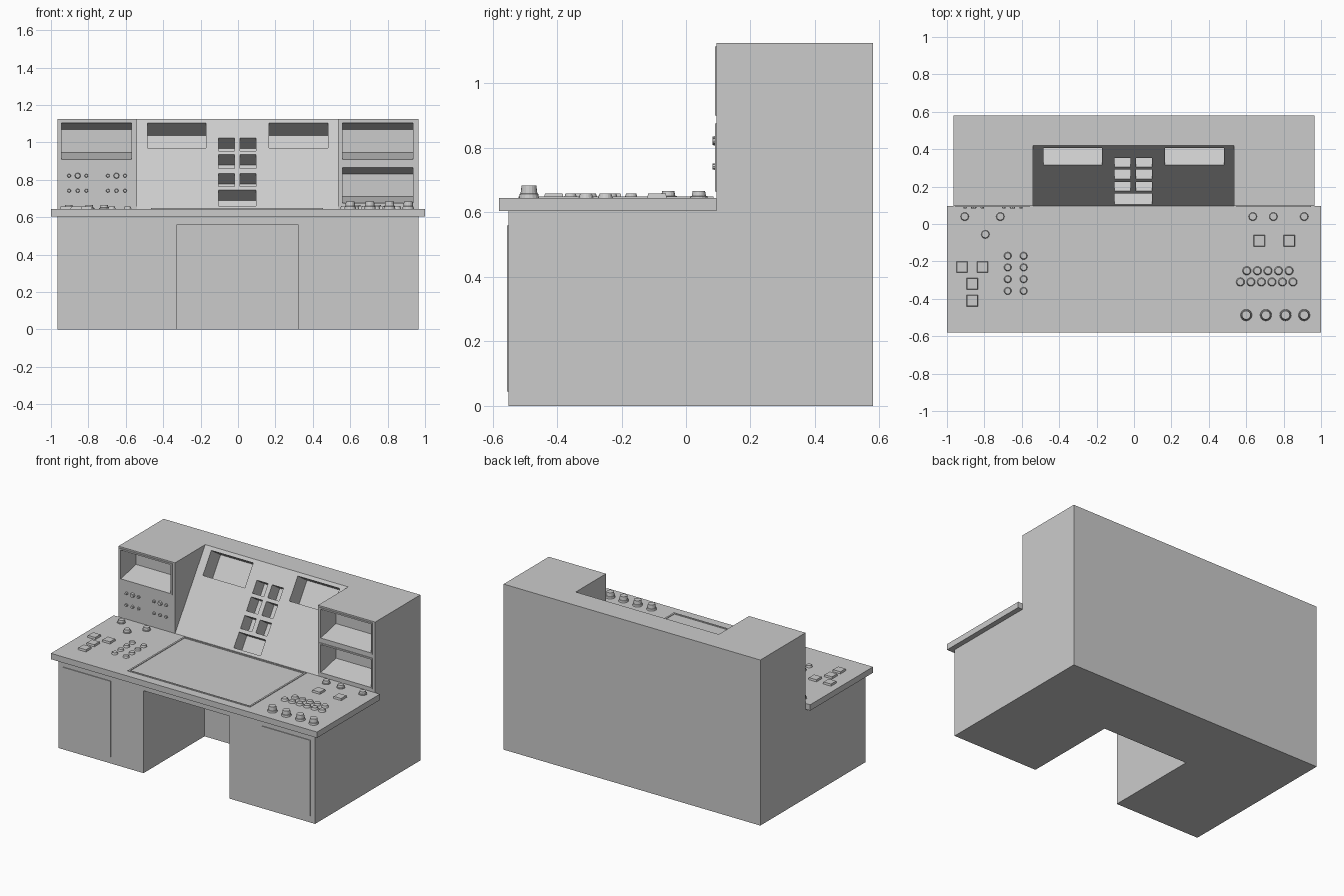
import bpy, bmesh
from math import pi, cos, sin, hypot
from mathutils import Matrix

if "Cube" in bpy.data.objects:
    bpy.data.objects.remove(bpy.data.objects["Cube"])


def new_object(name, bm):
    bmesh.ops.recalc_face_normals(bm, faces=bm.faces)
    me = bpy.data.meshes.new(name)
    bm.to_mesh(me)
    bm.free()
    ob = bpy.data.objects.new(name, me)
    bpy.context.collection.objects.link(ob)
    return ob


def add_prism(bm, profile, x0, x1):
    """Extrude a (y, z) profile from x0 to x1."""
    a = [bm.verts.new((x0, y, z)) for y, z in profile]
    b = [bm.verts.new((x1, y, z)) for y, z in profile]
    bm.faces.new(a)
    bm.faces.new(b[::-1])
    n = len(a)
    for i in range(n):
        bm.faces.new((a[i], b[i], b[(i + 1) % n], a[(i + 1) % n]))


def add_box(bm, x0, x1, y0, y1, z0, z1):
    add_prism(bm, [(y0, z0), (y1, z0), (y1, z1), (y0, z1)], x0, x1)


def box(name, *dims):
    bm = bmesh.new()
    add_box(bm, *dims)
    return new_object(name, bm)


def cut(ob, bm):
    """Subtract the cutter mesh and discard it."""
    cutter = new_object("cutter", bm)
    cutter.hide_render = True
    mod = ob.modifiers.new("cut", 'BOOLEAN')
    mod.operation, mod.solver, mod.object = 'DIFFERENCE', 'EXACT', cutter
    bpy.context.view_layer.objects.active = ob
    bpy.ops.object.modifier_apply(modifier=mod.name)
    bpy.data.objects.remove(cutter, do_unlink=True)


def add_lathe(bm, rings, matrix, sides=16):
    """Stack of (radius, height) rings, closed at the top and bottom."""
    loops = [[bm.verts.new(matrix @ Matrix.Translation((r * cos(2 * pi * i / sides),
              r * sin(2 * pi * i / sides), h)).to_translation()) for i in range(sides)]
             for r, h in rings]
    bm.faces.new(loops[0][::-1])
    bm.faces.new(loops[-1])
    for lo, hi in zip(loops, loops[1:]):
        for i in range(sides):
            j = (i + 1) % sides
            bm.faces.new((lo[i], lo[j], hi[j], hi[i]))


HX, DESK, FACE, TOP = 0.965, 0.645, 0.095, 1.125
SLOPE_Y = 0.42

# Cabinet: L-shaped side profile across the full width
bm = bmesh.new()
add_prism(bm, [(-0.55, 0), (-0.55, 0.605), (FACE, 0.605), (FACE, TOP), (0.58, TOP), (0.58, 0)], -HX, HX)
cabinet = new_object("console_cabinet", bm)

# Knee space and the wedge that leaves the sloping centre panel
bm = bmesh.new()
add_box(bm, -0.325, 0.322, -0.7, 0.105, -0.1, 0.56)
add_prism(bm, [(FACE, DESK), (SLOPE_Y, TOP), (SLOPE_Y, 1.3), (-0.1, 1.3), (-0.1, DESK)], -0.54, 0.535)
cut(cabinet, bm)

# Recesses in the sloping panel: x0, x1, z0, z1, depth
dy, dz = SLOPE_Y - FACE, TOP - DESK
ln = hypot(dy, dz)
ny, nz = -dz / ln, dy / ln
slots = [(-0.485, -0.17, 0.97, 1.105, 0.12), (0.165, 0.48, 0.97, 1.105, 0.12),
         (-0.105, 0.095, 0.66, 0.745, 0.1)]
for z0, z1 in ((0.955, 1.025), (0.86, 0.935), (0.765, 0.835)):
    slots += [(-0.105, -0.02, z0, z1, 0.1), (0.01, 0.095, z0, z1, 0.1)]
bm = bmesh.new()
for x0, x1, z0, z1, d in slots:
    p, q = [(FACE + (z - DESK) * dy / dz, z) for z in (z0, z1)]
    add_prism(bm, [(c[0] + k * ny, c[1] + k * nz)
                   for c, k in ((p, 0.02), (q, 0.02), (q, -d), (p, -d))], x0, x1)

# Monitor bays in the side towers, narrowing toward the back
bays = [(-0.945, -0.57, 0.91, 1.105), (0.558, 0.935, 0.91, 1.105), (0.558, 0.935, 0.675, 0.865)]
for x0, x1, z0, z1 in bays:
    b = FACE + 0.16
    add_prism(bm, [(0.05, z0), (FACE, z0), (b, z0 + 0.035), (b, z1 - 0.035), (FACE, z1), (0.05, z1)], x0, x1)
cut(cabinet, bm)

# Desk top
box("desk_top", -1, 1, -0.58, FACE, 0.605, DESK)

# Raised trim around each monitor bay
w = 0.01
bm = bmesh.new()
for x0, x1, z0, z1 in bays:
    for a, b, c, d in ((x0 - w, x0, z0 - w, z1 + w), (x1, x1 + w, z0 - w, z1 + w),
                       (x0, x1, z0 - w, z0), (x0, x1, z1, z1 + w)):
        add_box(bm, a, b, FACE - 0.005, FACE, c, d)
new_object("monitor_trim", bm)

# Raised trim around the work surface
bm = bmesh.new()
x0, x1, y0, y1, t = -0.465, 0.455, -0.52, 0.085, 0.012
for a, b, c, d in ((x0, x0 + t, y0, y1), (x1 - t, x1, y0, y1),
                   (x0 + t, x1 - t, y0, y0 + t), (x0 + t, x1 - t, y1 - t, y1)):
    add_box(bm, a, b, c, d, DESK, DESK + 0.004)
new_object("work_surface_trim", bm)

# Pedestal doors
box("left_door", -0.935, -0.57, -0.555, -0.55, 0.045, 0.56)
box("right_door", 0.565, 0.93, -0.555, -0.55, 0.045, 0.56)


def desk_controls(name, rings, spots):
    bm = bmesh.new()
    for x, y in spots:
        add_lathe(bm, rings, Matrix.Translation((x, y, DESK)))
    new_object(name, bm)


# Round desk controls
desk_controls("dials", [(0.027, 0), (0.027, 0.005), (0.022, 0.006), (0.019, 0.021)],
              [(-0.905, 0.04), (-0.715, 0.04), (-0.795, -0.055), (0.635, 0.04), (0.745, 0.04), (0.91, 0.04)])
desk_controls("large_knobs", [(0.031, 0), (0.029, 0.012), (0.026, 0.014), (0.023, 0.038)],
              [(x, -0.487) for x in (0.60, 0.705, 0.81, 0.91)])
desk_controls("left_round_buttons", [(0.02, 0), (0.016, 0.013)],
              [(x, y) for x in (-0.675, -0.59) for y in (-0.17, -0.232, -0.295, -0.358)])
desk_controls("right_round_buttons", [(0.023, 0), (0.018, 0.014)],
              [(0.603 + 0.0565 * i, -0.25) for i in range(5)] +
              [(0.569 + 0.0562 * i, -0.31) for i in range(6)])

# Square desk buttons
bm = bmesh.new()
s = 0.03
for x, y in [(-0.92, -0.23), (-0.81, -0.23), (-0.865, -0.32), (-0.865, -0.41), (0.67, -0.09), (0.83, -0.09)]:
    lathe_at = Matrix.Translation((x, y, DESK)) @ Matrix.Rotation(pi / 4, 4, 'Z')
    add_lathe(bm, [(s * 1.414, 0), (s * 1.3, 0.013)], lathe_at, 4)
new_object("square_buttons", bm)

# Small knobs on the left tower, below its monitor
bm = bmesh.new()
for cx in (-0.857, -0.65):
    for z, big in ((0.822, 0.016), (0.742, 0.011)):
        for dx, r in ((-0.046, 0.01), (0, big), (0.046, 0.01)):
            m = Matrix.Translation((cx + dx, FACE, z)) @ Matrix.Rotation(pi / 2, 4, 'X')
            add_lathe(bm, [(r, 0), (r * 0.8, 0.013)], m, 8)
new_object("tower_knobs", bm)
